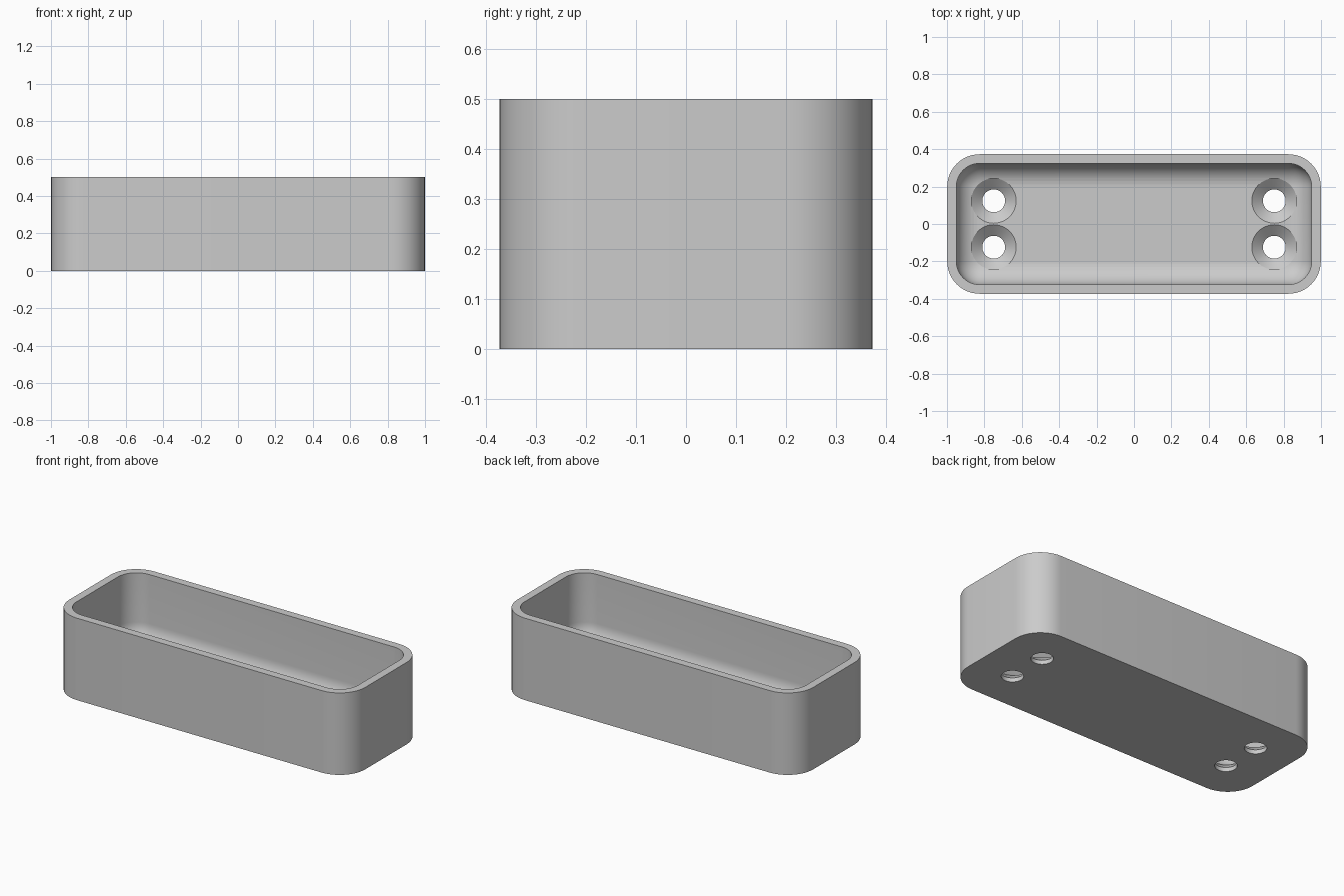
import bpy, bmesh, math

cube = bpy.data.objects.get("Cube")
if cube:
    bpy.data.objects.remove(cube, do_unlink=True)

HEIGHT, FLOOR = 0.5, 0.075
CORE_X, CORE_Y = 0.825, 0.199       # centres of the corner arcs
R_OUT, R_IN = 0.174, 0.125
ARC = 12                            # segments per quarter turn

grey = bpy.data.materials.new("plain grey")
grey.use_nodes = True
colour = (0.6, 0.6, 0.6, 1)
grey.diffuse_color = colour
grey.node_tree.nodes["Principled BSDF"].inputs["Base Color"].default_value = colour


def rounded_ring(bm, radius, z):
    """Rounded rectangle of vertices around the shared corner centres."""
    ring = []
    for q, (sx, sy) in enumerate([(1, 1), (-1, 1), (-1, -1), (1, -1)]):
        for i in range(ARC + 1):
            a = (q + i / ARC) * math.pi / 2
            ring.append(bm.verts.new((sx * CORE_X + radius * math.cos(a),
                                      sy * CORE_Y + radius * math.sin(a), z)))
    return ring


def circle_ring(bm, centre, radius, z, n=48):
    return [bm.verts.new((centre[0] + radius * math.cos(2 * math.pi * i / n),
                          centre[1] + radius * math.sin(2 * math.pi * i / n), z))
            for i in range(n)]


def loft(name, make_ring, profile):
    """Skin rings made from (radius, z) pairs and cap both ends."""
    bm = bmesh.new()
    rings = [make_ring(bm, r, z) for r, z in profile]
    n = len(rings[0])
    for lo, hi in zip(rings, rings[1:]):
        for i in range(n):
            j = (i + 1) % n
            bm.faces.new((lo[i], lo[j], hi[j], hi[i]))
    bm.faces.new(rings[0][::-1])
    bm.faces.new(rings[-1])
    bmesh.ops.remove_doubles(bm, verts=bm.verts, dist=1e-5)
    bmesh.ops.recalc_face_normals(bm, faces=bm.faces)
    mesh = bpy.data.meshes.new(name)
    bm.to_mesh(mesh)
    bm.free()
    mesh.materials.append(grey)
    obj = bpy.data.objects.new(name, mesh)
    bpy.context.collection.objects.link(obj)
    return obj


# Tray: outer wall, rim, inner wall, then a quarter-round down to the floor
profile = [(R_OUT, 0), (R_OUT, HEIGHT), (R_IN, HEIGHT)]
for i in range(ARC + 1):
    a = i / ARC * math.pi / 2
    profile.append((R_IN * math.cos(a), FLOOR + R_IN * (1 - math.sin(a))))
tray = loft("tray", rounded_ring, profile)

# Countersunk screw holes near both ends
bpy.context.view_layer.objects.active = tray
tray.select_set(True)
for x in (-0.75, 0.75):
    for y in (-0.124, 0.124):
        cutter = loft("screw_hole_cutter",
                      lambda bm, r, z: circle_ring(bm, (x, y), r, z),
                      [(0.061, -0.1), (0.061, 0.025), (0.12, FLOOR), (0.12, 0.3)])
        cutter.hide_render = True
        cut = tray.modifiers.new("screw_hole", "BOOLEAN")
        cut.operation = "DIFFERENCE"
        cut.solver = "EXACT"
        cut.object = cutter
        bpy.ops.object.modifier_apply(modifier=cut.name)
        bpy.data.objects.remove(cutter, do_unlink=True)

bpy.ops.object.shade_smooth_by_angle(angle=math.radians(30))
